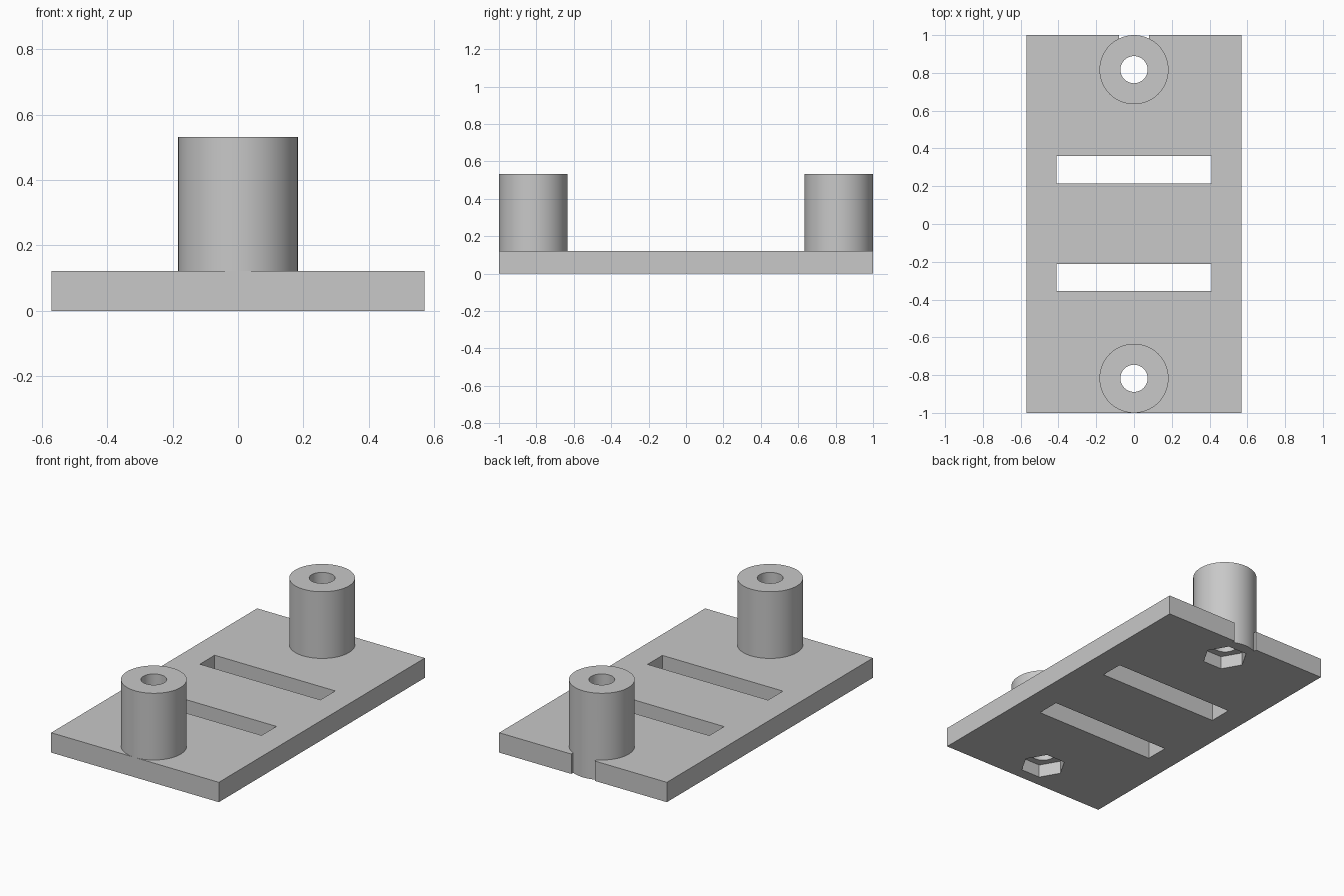
import bpy
import math

if "Cube" in bpy.data.objects:
    bpy.data.objects.remove(bpy.data.objects["Cube"])

PLATE_H, POST_H = 0.122, 0.532
POST_R, HOLE_R, NUT_R, NUT_DEPTH = 0.183, 0.072, 0.13, 0.08
POST_Y = 0.817

grey = bpy.data.materials.new("light grey")
grey.diffuse_color = (0.58, 0.58, 0.58, 1)
grey.use_nodes = True
grey.node_tree.nodes["Principled BSDF"].inputs["Base Color"].default_value = grey.diffuse_color


def box(name, x0, x1, y0, y1, z0, z1):
    bpy.ops.mesh.primitive_cube_add(
        size=1, location=((x0 + x1) / 2, (y0 + y1) / 2, (z0 + z1) / 2))
    ob = bpy.context.object
    ob.name = name
    ob.scale = (x1 - x0, y1 - y0, z1 - z0)
    bpy.ops.object.transform_apply(location=True, rotation=True, scale=True)
    return ob


def cylinder(name, r, y, z0, z1, sides=64, turn=0.0):
    bpy.ops.mesh.primitive_cylinder_add(
        vertices=sides, radius=r, depth=z1 - z0,
        location=(0, y, (z0 + z1) / 2), rotation=(0, 0, turn))
    ob = bpy.context.object
    ob.name = name
    bpy.ops.object.transform_apply(location=True, rotation=True, scale=True)
    return ob


def combine(target, other, operation):
    """Apply a boolean and discard the helper."""
    mod = target.modifiers.new("boolean", 'BOOLEAN')
    mod.operation = operation
    mod.solver = 'EXACT'
    mod.object = other
    bpy.ops.object.select_all(action='DESELECT')
    bpy.context.view_layer.objects.active = target
    target.select_set(True)
    bpy.ops.object.modifier_apply(modifier=mod.name)
    bpy.data.objects.remove(other, do_unlink=True)


# Base plate
plate = box("mounting_plate", -0.57, 0.57, -1, 1, 0, PLATE_H)

# Two strap slots through the plate
for y in (-0.284, 0.287):
    combine(plate, box("slot_cutter", -0.41, 0.41, y - 0.072, y + 0.072, -0.1, 0.3),
            'DIFFERENCE')

# Notch in the back edge, leaving the post wall exposed
combine(plate, box("notch_cutter", -0.08, 0.08, 0.9, 1.1, -0.1, 0.3), 'DIFFERENCE')

# Posts: the back one runs down to the underside inside the notch
for y, z0 in ((-POST_Y, 0.06), (POST_Y, 0.0)):
    combine(plate, cylinder("post", POST_R, y, z0, POST_H), 'UNION')

# Screw holes and hexagonal nut pockets
for y in (-POST_Y, POST_Y):
    combine(plate, cylinder("hole_cutter", HOLE_R, y, -0.1, 0.7, 48), 'DIFFERENCE')
    combine(plate, cylinder("nut_cutter", NUT_R, y, -0.1, NUT_DEPTH, 6, math.pi / 6),
            'DIFFERENCE')

plate.data.materials.clear()
plate.data.materials.append(grey)
for poly in plate.data.polygons:
    poly.material_index = 0
bpy.ops.object.select_all(action='DESELECT')
plate.select_set(True)
bpy.context.view_layer.objects.active = plate
bpy.ops.object.shade_smooth_by_angle(angle=math.radians(30))
